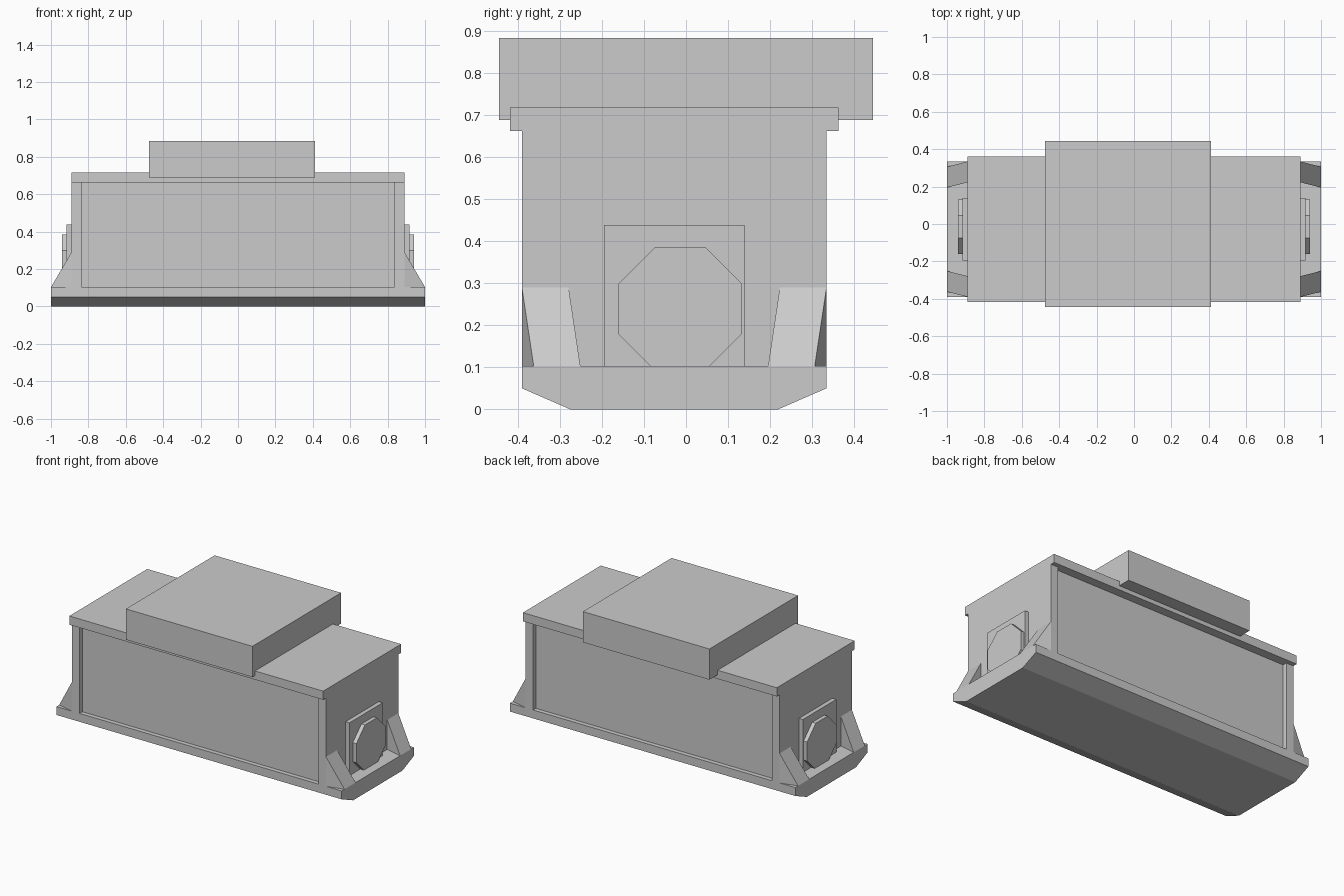
import bpy
import bmesh
import math
from mathutils import Vector

default = bpy.data.objects.get("Cube")
if default:
    bpy.data.objects.remove(default, do_unlink=True)

grey = bpy.data.materials.new("plain grey")
grey.use_nodes = True
GREY = (0.6, 0.6, 0.6, 1)
grey.diffuse_color = GREY
grey.node_tree.nodes["Principled BSDF"].inputs["Base Color"].default_value = GREY

MID_Y = -0.028      # centre line of the container
HALF_W = 0.362      # half its depth
END_X = 0.89        # end walls
STEP = 0.028        # recess and overhang
DECK_Z = 0.103


def prism(name, points, offset):
    """Extrude a flat polygon of 3D points along an offset vector."""
    bm = bmesh.new()
    face = bm.faces.new([bm.verts.new(p) for p in points])
    cap = bmesh.ops.extrude_face_region(bm, geom=[face], use_keep_orig=True)
    moved = [v for v in cap["geom"] if isinstance(v, bmesh.types.BMVert)]
    bmesh.ops.translate(bm, verts=moved, vec=Vector(offset))
    bmesh.ops.recalc_face_normals(bm, faces=bm.faces)
    mesh = bpy.data.meshes.new(name)
    bm.to_mesh(mesh)
    bm.free()
    mesh.materials.append(grey)
    obj = bpy.data.objects.new(name, mesh)
    bpy.context.collection.objects.link(obj)
    return obj


def box(name, x, y, z):
    corners = [(x[0], y[0], z[0]), (x[1], y[0], z[0]),
               (x[1], y[1], z[0]), (x[0], y[1], z[0])]
    return prism(name, corners, (0, 0, z[1] - z[0]))


# Base with chamfered lower edges
half = [(0.247, 0), (HALF_W, 0.05), (HALF_W, DECK_Z)]
outline = half + [(-y, z) for y, z in reversed(half)]
prism("base", [(-1, MID_Y + y, z) for y, z in outline], (2, 0, 0))

# Body with a recessed panel on each long side
post = 0.838
quarter = [(post, HALF_W - STEP), (post, HALF_W), (END_X, HALF_W)]
right = quarter + [(x, -y) for x, y in reversed(quarter)]
plan = right + [(-x, -y) for x, y in right]
prism("body", [(x, MID_Y + y, DECK_Z) for x, y in plan], (0, 0, 0.57))

# Lid and the box on the roof
lid_w = HALF_W + STEP
box("lid", (-END_X, END_X), (MID_Y - lid_w, MID_Y + lid_w), (0.662, 0.717))
box("roof_box", (-0.475, 0.412), (-0.444, 0.444), (0.688, 0.883))

for side, s in (("left", 1), ("right", -1)):
    # Sheared corner braces
    for place, f in (("front", 1), ("back", -1)):
        y = MID_Y - f * HALF_W
        prism(f"{place}_{side}_brace",
              [(s * END_X, y, DECK_Z), (s, y + f * STEP, DECK_Z),
               (s * END_X, y, 0.29)], (0, f * 0.111, 0))

    # Square plate with an octagonal cover
    box(f"{side}_plate", sorted((s * END_X, s * 0.917)),
        (MID_Y - 0.167, MID_Y + 0.167), (DECK_Z, 0.438))
    radius = 0.146 / math.cos(math.pi / 8)
    ring = [(i + 0.5) * math.pi / 4 for i in range(8)]
    prism(f"{side}_octagonal_cover",
          [(s * 0.9, -0.014 + radius * math.cos(a), 0.239 + radius * math.sin(a))
           for a in ring], (s * 0.042, 0, 0))
